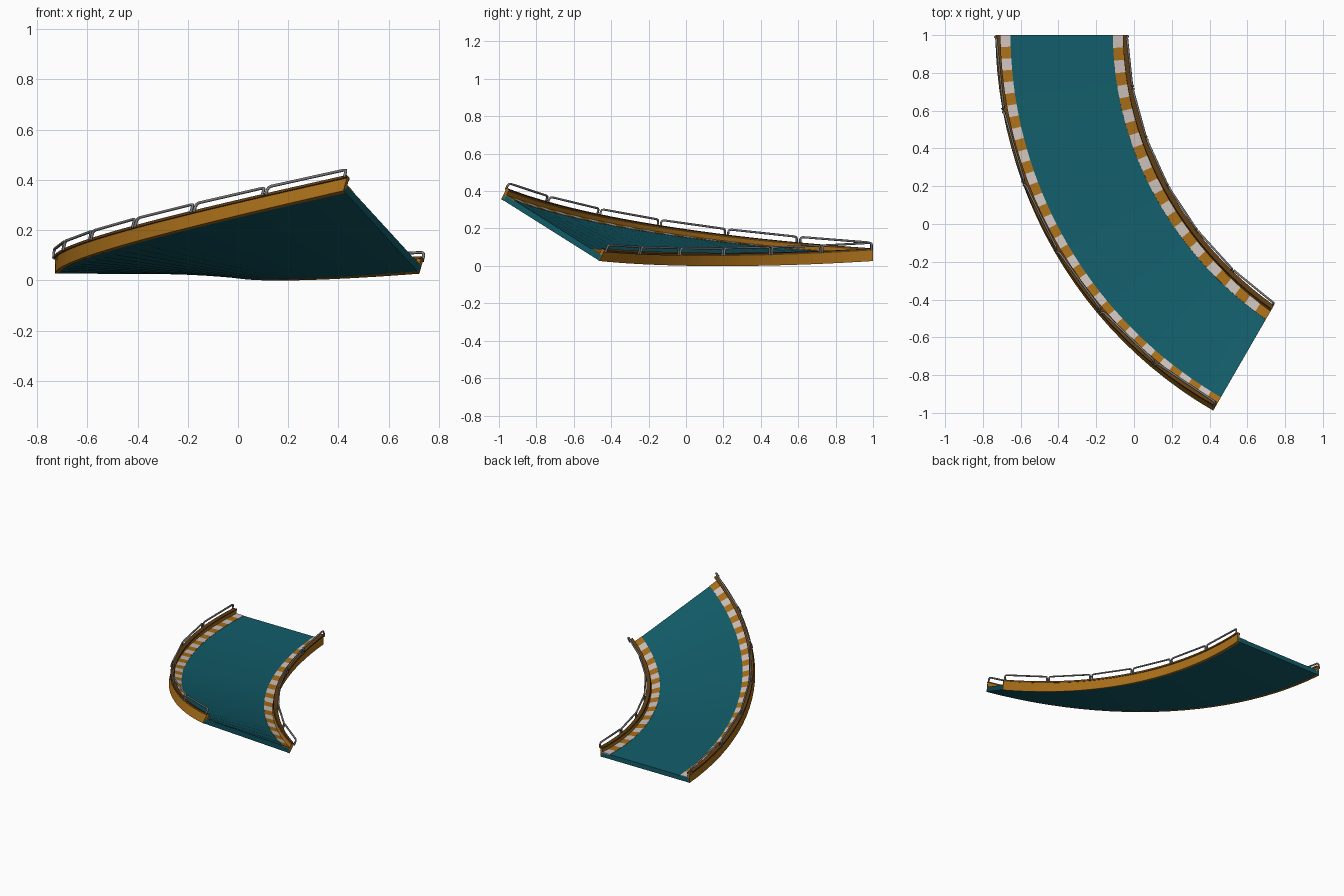
import bpy, bmesh
from math import sin, cos, radians
from mathutils import Vector

if "Cube" in bpy.data.objects:
    bpy.data.objects.remove(bpy.data.objects["Cube"])

R, W, CX, TURN = 2.295, 0.69, 1.567, 60      # outer radius, track width, arc centre, sweep


def material(name, rgb):
    m = bpy.data.materials.new(name)
    m.diffuse_color = (*rgb, 1)
    m.use_nodes = True
    m.node_tree.nodes["Principled BSDF"].inputs["Base Color"].default_value = m.diffuse_color
    return m


TEAL = material("teal", (0.006, 0.11, 0.145))
ORANGE = material("orange", (0.40, 0.16, 0.01))
BROWN = material("dark_trim", (0.12, 0.05, 0.008))
WHITE = material("white", (0.62, 0.54, 0.50))
GREY = material("rail_grey", (0.2, 0.2, 0.2))


def place(s, u, v):
    """Point at s (0..1 along), u inward from the outer edge, v above the underside."""
    bank = radians(22.2 * s + 6.4 * s * s)
    a = radians(TURN * s)
    rad = R - u * cos(bank) - v * sin(bank)
    z = 0.027 - 0.108 * s * (1 - s) + (W - u) * sin(bank) + v * cos(bank)
    return Vector((CX - rad * cos(a), 1 - rad * sin(a), z))


def sweep(name, profile, n, mats):
    """Closed section swept along the banked curve, materials alternating per segment."""
    bm = bmesh.new()
    rings = [[bm.verts.new(place(i / n, u, v)) for u, v in profile] for i in range(n + 1)]
    k = len(profile)
    for i in range(n):
        for j in range(k):
            f = bm.faces.new((rings[i][j], rings[i][(j + 1) % k],
                              rings[i + 1][(j + 1) % k], rings[i + 1][j]))
            f.material_index = i % len(mats)
    bm.faces.new(rings[0])
    bm.faces.new(rings[-1]).material_index = (n - 1) % len(mats)
    bmesh.ops.recalc_face_normals(bm, faces=bm.faces)
    me = bpy.data.meshes.new(name)
    bm.to_mesh(me)
    bm.free()
    for m in mats:
        me.materials.append(m)
    ob = bpy.data.objects.new(name, me)
    bpy.context.collection.objects.link(ob)
    bpy.ops.object.select_all(action='DESELECT')
    ob.select_set(True)
    bpy.context.view_layer.objects.active = ob
    bpy.ops.object.shade_smooth_by_angle(angle=radians(30))


def box(u0, u1, v0, v1):
    return [(u0, v0), (u1, v0), (u1, v1), (u0, v1)]


def railing(name, across):
    """Six straight hoops, each with two rounded posts."""
    cu = bpy.data.curves.new(name, 'CURVE')
    cu.dimensions = '3D'
    cu.bevel_depth = 0.006
    cu.bevel_resolution = 1
    cu.use_fill_caps = True
    half = [(0.0, -0.007, 0.058), (0.0, -0.005, 0.084), (0.0015, -0.003, 0.093),
            (0.006, -0.001, 0.097)]
    for i in range(6):
        s0, s1 = i / 6 + 0.004, (i + 1) / 6 - 0.004
        # far half follows the straight chord by mirroring the near half
        pts = [place(s0 + d, across(u), v) for d, u, v in half]
        pts += [place(s1 - d, across(u), v) for d, u, v in reversed(half)]
        sp = cu.splines.new('POLY')
        sp.points.add(len(pts) - 1)
        for p, co in zip(sp.points, pts):
            p.co = (*co, 1)
    cu.materials.append(GREY)
    bpy.context.collection.objects.link(bpy.data.objects.new(name, cu))


# Road slab
sweep("road_deck", box(0.004, W - 0.004, 0.0, 0.032), 24, [TEAL])

# Side walls, top trims, striped kerbs and railings on both edges
for side, across, stripes in (("outer", lambda u: u, 38), ("inner", lambda u: W - u, 26)):
    def section(*args):
        return [(across(u), v) for u, v in box(*args)]
    sweep(side + "_wall", section(0.0, 0.018, -0.001, 0.064), 24, [ORANGE])
    sweep(side + "_wall_trim", section(-0.006, 0.021, 0.056, 0.067), 24, [BROWN])
    sweep(side + "_kerb", section(0.016, 0.074, 0.028, 0.0345), stripes, [WHITE, ORANGE])
    railing(side + "_railing", across)
